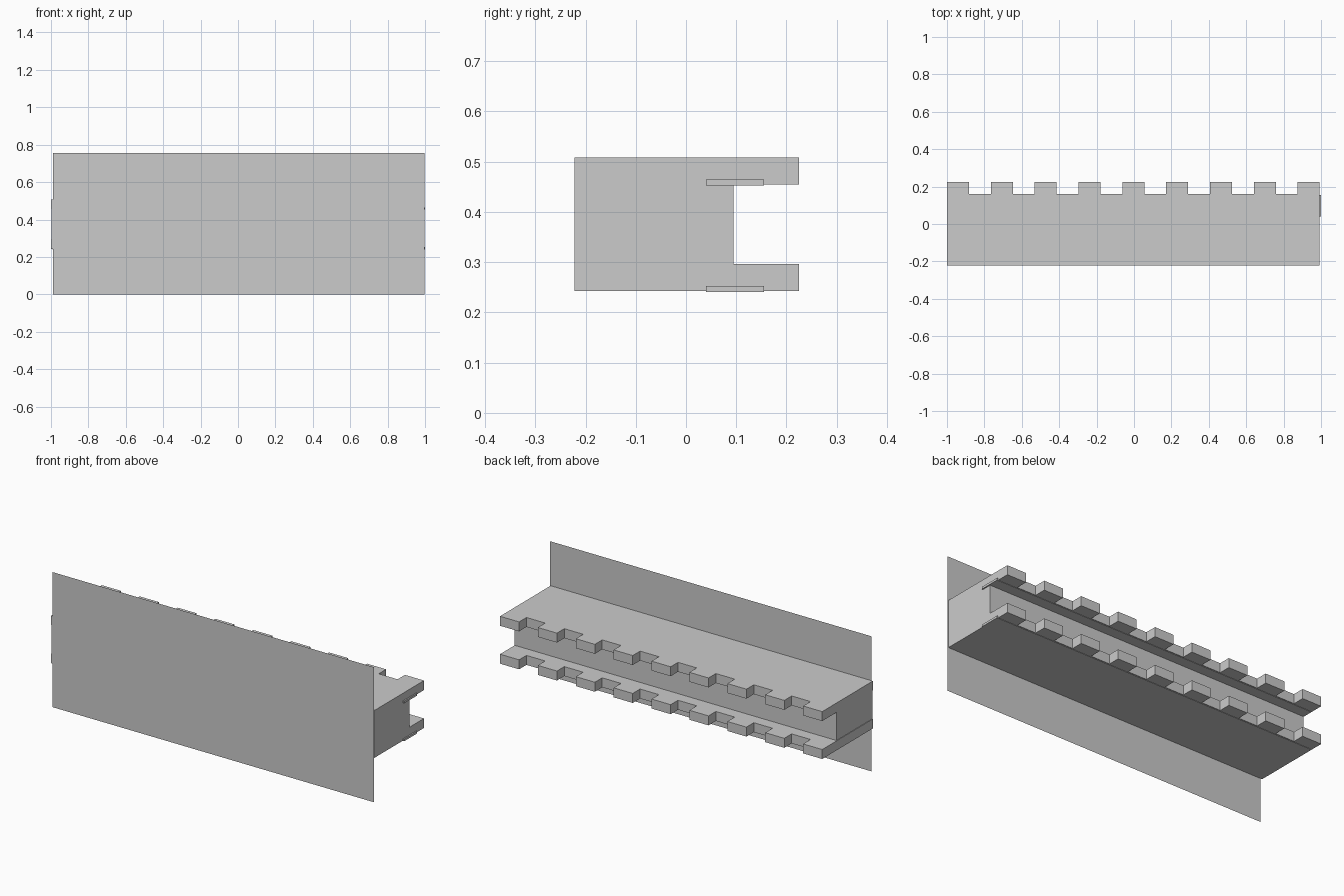
import bpy, bmesh

if "Cube" in bpy.data.objects:
    bpy.data.objects.remove(bpy.data.objects["Cube"])

X0, X1 = -1.0, 0.993          # ends of the ledges
FRONT, NOTCH, TIP = -0.222, 0.16, 0.225
TEETH, WIDTH = 9, 0.118
PITCH = (X1 - X0 - WIDTH) / (TEETH - 1)


def prism(name, outline, z, height):
    """Flat outline in plan, extruded upward (height 0 leaves a sheet)."""
    bm = bmesh.new()
    face = bm.faces.new([bm.verts.new((x, y, z)) for x, y in outline])
    if height:
        new = bmesh.ops.extrude_face_region(bm, geom=[face])["geom"]
        verts = [v for v in new if isinstance(v, bmesh.types.BMVert)]
        bmesh.ops.translate(bm, verts=verts, vec=(0, 0, height))
        bmesh.ops.recalc_face_normals(bm, faces=bm.faces)
    mesh = bpy.data.meshes.new(name)
    bm.to_mesh(mesh)
    bm.free()
    obj = bpy.data.objects.new(name, mesh)
    bpy.context.collection.objects.link(obj)
    return obj


def rect(x0, x1, y0, y1):
    return [(x0, y0), (x1, y0), (x1, y1), (x0, y1)]


# Crenellated ledge outline: straight front edge, square teeth at the back
ledge = [(X1, FRONT), (X0, FRONT)]
for i in range(TEETH):
    a = X0 + i * PITCH
    b = a + WIDTH
    if i > 0:
        ledge.append((a, NOTCH))
    ledge += [(a, TIP), (b, TIP)]
    if i < TEETH - 1:
        ledge.append((b, NOTCH))

# Two toothed ledges, each with a thin strip showing under it
for name, z in (("lower", 0.243), ("upper", 0.455)):
    prism(name + "_toothed_ledge", ledge, z, 0.053)
    prism(name + "_under_strip", rect(-0.992, 1.0, 0.04, NOTCH - 0.005), z - 0.002, 0.012)

# Solid core between the ledges
prism("core_beam", rect(X0 + 0.003, X1, FRONT, 0.095), 0.296, 0.159)

# Single-sheet front panel
panel = bpy.data.meshes.new("front_panel")
panel.from_pydata([(-0.99, -0.2235, 0), (0.998, -0.2235, 0),
                   (0.998, -0.2235, 0.755), (-0.99, -0.2235, 0.755)], [], [(0, 1, 2, 3)])
bpy.context.collection.objects.link(bpy.data.objects.new("front_panel", panel))
